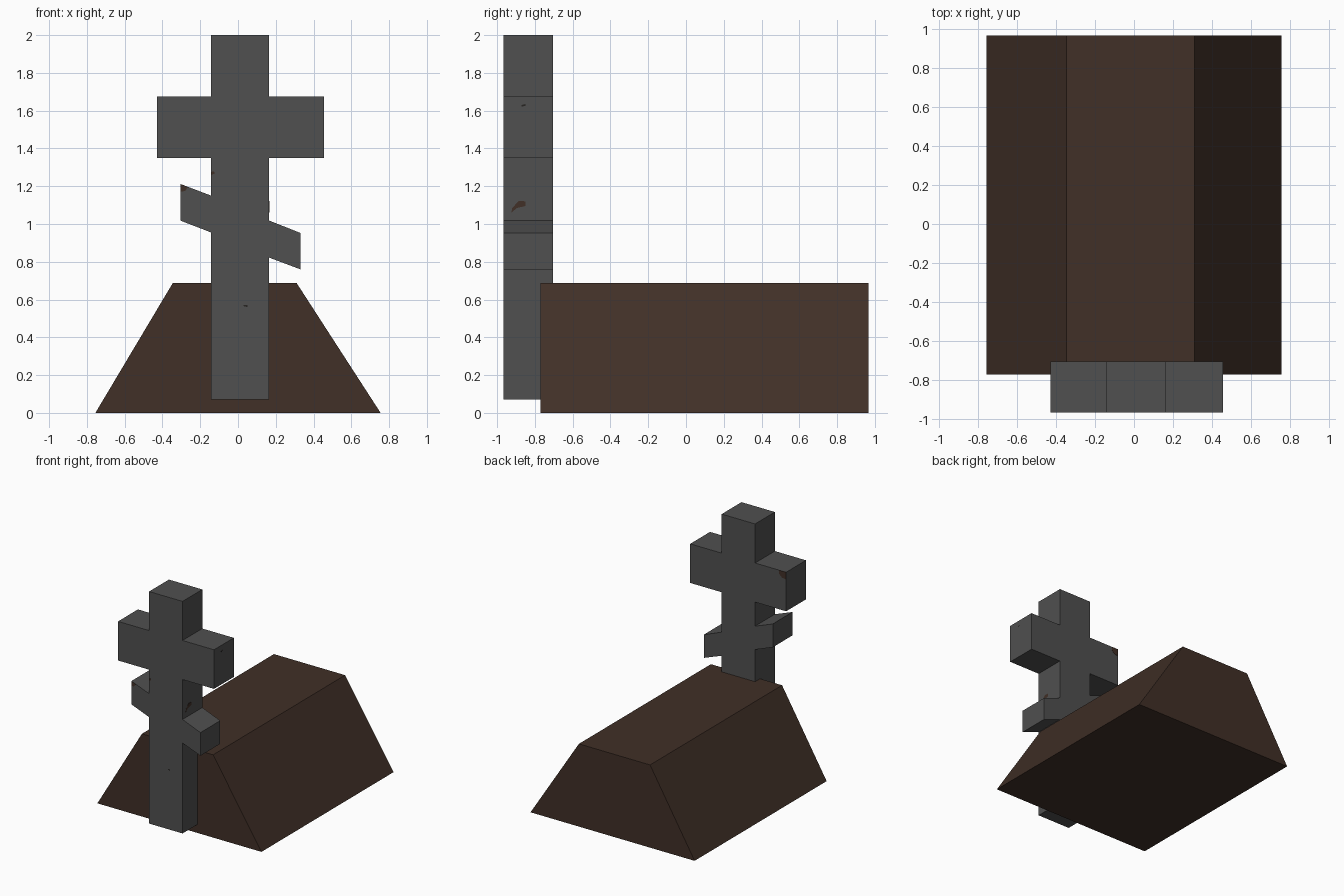
import bpy, bmesh

if "Cube" in bpy.data.objects:
    bpy.data.objects.remove(bpy.data.objects["Cube"])


def material(name, rgb):
    m = bpy.data.materials.new(name)
    m.diffuse_color = (*rgb, 1)
    m.use_nodes = True
    m.node_tree.nodes["Principled BSDF"].inputs["Base Color"].default_value = m.diffuse_color
    return m


STONE = material("grey_stone", (0.08, 0.08, 0.08))
EARTH = material("brown_earth", (0.052, 0.029, 0.020))
PIT = material("dark_pit", (0.02, 0.018, 0.016))


def prism(name, outline, a, b, mat, axis="y"):
    """Extrude a flat outline from a to b along y (outline x,z) or x (outline y,z)."""
    def place(p, t):
        return (p[0], t, p[1]) if axis == "y" else (t, p[0], p[1])
    bm = bmesh.new()
    near = [bm.verts.new(place(p, a)) for p in outline]
    far = [bm.verts.new(place(p, b)) for p in outline]
    bm.faces.new(near)
    bm.faces.new(far)
    n = len(outline)
    for i in range(n):
        j = (i + 1) % n
        bm.faces.new((near[i], near[j], far[j], far[i]))
    bmesh.ops.recalc_face_normals(bm, faces=bm.faces)
    me = bpy.data.meshes.new(name)
    bm.to_mesh(me)
    bm.free()
    me.materials.append(mat)
    ob = bpy.data.objects.new(name, me)
    bpy.context.collection.objects.link(ob)
    return ob


# Earth mound
prism("grave_mound", [(-0.755, 0), (0.755, 0), (0.31, 0.688), (-0.345, 0.688)],
      -0.77, 0.965, EARTH)

# Cross with a straight upper bar and a slanted lower bar
L, R = -0.142, 0.165
F, B = -0.965, -0.705
prism("stone_cross", [
    (L, 0.07), (R, 0.07), (R, 0.822), (0.33, 0.76), (0.33, 0.953), (R, 1.018),
    (R, 1.35), (0.455, 1.35), (0.455, 1.675), (R, 1.675), (R, 2.0),
    (L, 2.0), (L, 1.675), (-0.428, 1.675), (-0.428, 1.35), (L, 1.35),
    (L, 1.15), (-0.305, 1.212), (-0.305, 1.018), (L, 0.955)], F, B, STONE)

# Thin dirt stains on the stone
T = 0.001
prism("front_corner_stain", [(-0.305, 1.17), (-0.28, 1.175), (-0.265, 1.196), (-0.305, 1.211)],
      F - T, F, EARTH)
prism("front_edge_stain", [(L, 1.26), (-0.122, 1.268), (-0.128, 1.278), (L, 1.276)],
      F - T, F, EARTH)
prism("back_corner_stain", [(-0.428, 1.615), (-0.39, 1.62), (-0.365, 1.645), (-0.365, 1.675), (-0.428, 1.675)],
      B, B + T, EARTH)
prism("side_stain", [(-0.925, 1.06), (-0.895, 1.085), (-0.85, 1.095), (-0.85, 1.12),
                     (-0.885, 1.122), (-0.92, 1.085)], R, R + T, EARTH, "x")
prism("front_pit", [(0.03, 0.565), (0.05, 0.56), (0.05, 0.572), (0.03, 0.572)],
      F - T, F, PIT)
prism("side_pit", [(-0.87, 1.622), (-0.85, 1.625), (-0.85, 1.635), (-0.87, 1.63)],
      0.455, 0.455 + T, PIT, "x")
